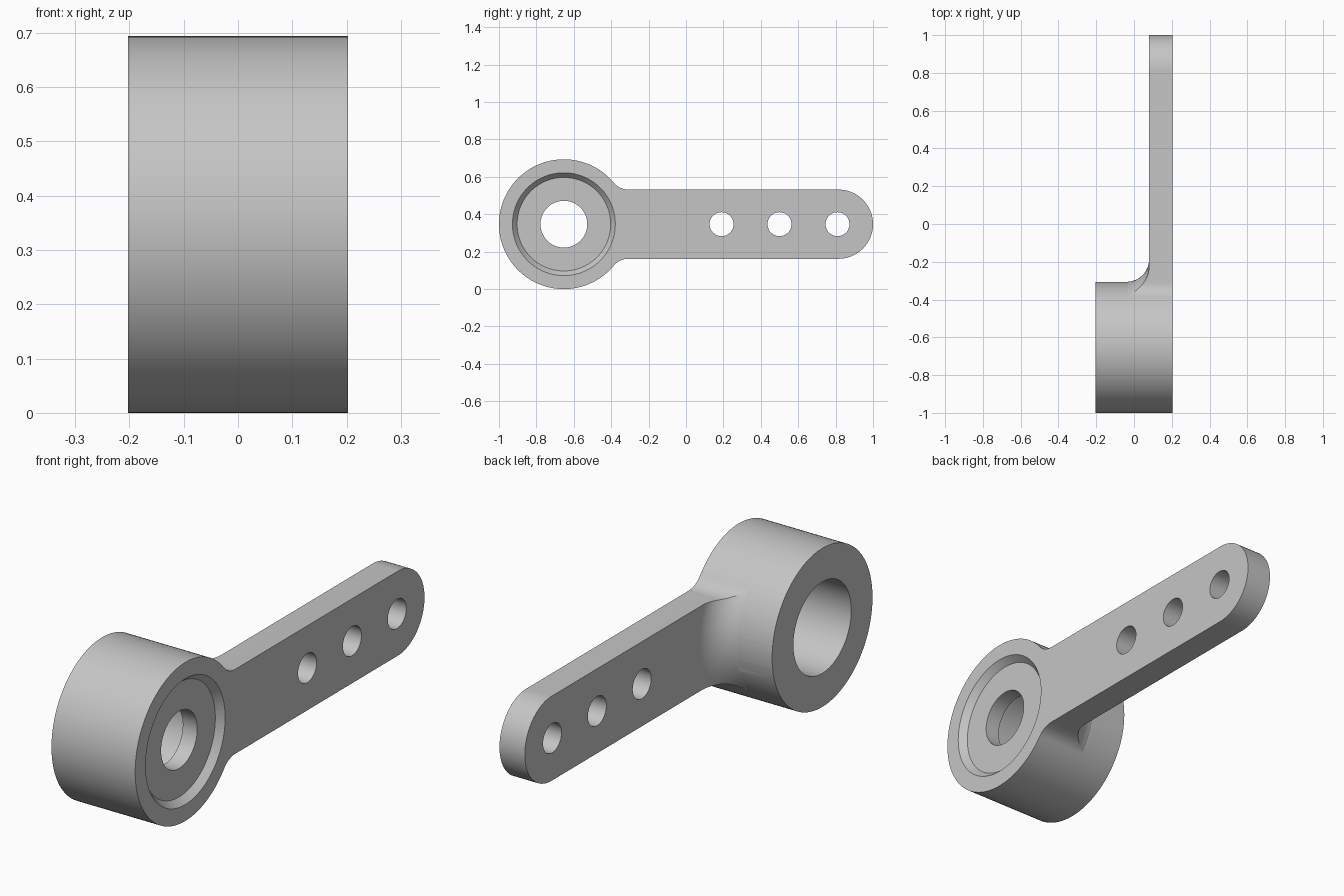
import bpy, bmesh
from math import sin, cos, pi, sqrt, atan2

cube = bpy.data.objects.get("Cube")
if cube:
    bpy.data.objects.remove(cube)

HUB_Y, MID_Z, HUB_R = -0.653, 0.347, 0.347   # hub axis and radius
HALF_X = 0.2025                              # half the hub length
PLATE_X = 0.08                               # inner face of the arm plate
ARM_R, TIP_Y = 0.185, 0.815                  # arm half height, tip centre
SIDE_F, FLARE_F = 0.10, 0.12                 # fillet radii
SEG = 128

grey = bpy.data.materials.new("light grey metal")
grey.use_nodes = True
grey.diffuse_color = (0.56, 0.56, 0.56, 1)
grey.node_tree.nodes["Principled BSDF"].inputs["Base Color"].default_value = grey.diffuse_color


def finish(name, bm):
    bmesh.ops.recalc_face_normals(bm, faces=bm.faces)
    mesh = bpy.data.meshes.new(name)
    bm.to_mesh(mesh)
    bm.free()
    mesh.materials.append(grey)
    obj = bpy.data.objects.new(name, mesh)
    bpy.context.collection.objects.link(obj)
    return obj


def lathe(name, profile, y, seg=SEG):
    """Solid of revolution about a line along x; profile holds (x, radius)."""
    bm = bmesh.new()
    rings = [[bm.verts.new((x, y + r * cos(2 * pi * i / seg), MID_Z + r * sin(2 * pi * i / seg)))
              for i in range(seg)] for x, r in profile]
    for a, b in zip(rings, rings[1:]):
        for i in range(seg):
            j = (i + 1) % seg
            bm.faces.new((a[i], a[j], b[j], b[i]))
    bm.faces.new(rings[0])
    bm.faces.new(rings[-1])
    return finish(name, bm)


def prism(name, outline, x0, x1):
    bm = bmesh.new()
    face = bm.faces.new([bm.verts.new((x0, y, z)) for y, z in outline])
    out = bmesh.ops.extrude_face_region(bm, geom=[face])["geom"]
    bmesh.ops.translate(bm, vec=(x1 - x0, 0, 0),
                        verts=[g for g in out if isinstance(g, bmesh.types.BMVert)])
    return finish(name, bm)


def combine(obj, other, operation):
    mod = obj.modifiers.new(operation.title(), "BOOLEAN")
    mod.operation, mod.object, mod.solver = operation, other, "EXACT"
    bpy.ops.object.select_all(action="DESELECT")
    bpy.context.view_layer.objects.active = obj
    obj.select_set(True)
    bpy.ops.object.modifier_apply(modifier=mod.name)
    bpy.data.objects.remove(other)


# Arm outline: side fillets beside the hub, straight edges, round tip
fil_z = ARM_R + SIDE_F
fil_y = HUB_Y + sqrt((HUB_R + SIDE_F) ** 2 - fil_z ** 2)
start = atan2(-fil_z, HUB_Y - fil_y) + 2 * pi
upper = []
for i in range(17):
    a = start + (1.5 * pi - start) * i / 16
    upper.append((fil_y + SIDE_F * cos(a), MID_Z + fil_z + SIDE_F * sin(a)))
tip = [(TIP_Y + ARM_R * cos(a), MID_Z + ARM_R * sin(a))
       for a in (pi / 2 - pi * i / 48 for i in range(49))]
lower = [(y, 2 * MID_Z - z) for y, z in reversed(upper)]
outline = [(HUB_Y, MID_Z)] + upper + tip + lower

# Hub with the arm plate flush to its outer face
bracket = lathe("hub_and_arm", [(-HALF_X, HUB_R), (HALF_X, HUB_R)], HUB_Y)
plate = prism("arm_plate", outline, PLATE_X, HALF_X)

# Curved flare blending the plate's inner face into the hub
x0 = PLATE_X - FLARE_F
curve = [(x0 + FLARE_F * sin(a), HUB_R + FLARE_F * (1 - cos(a)))
         for a in (pi / 2 * i / 20 for i in range(1, 21))]
flare = lathe("flare", [(x0 - 0.01, HUB_R - 0.01)] + curve + [(PLATE_X + 0.05, HUB_R + FLARE_F)], HUB_Y)
combine(flare, prism("flare_bounds", outline, x0 - 0.05, PLATE_X + 0.02), "INTERSECT")

combine(bracket, plate, "UNION")
combine(bracket, flare, "UNION")

# Deep bore, narrow through hole and chamfered recess
floor_x = HALF_X - 0.03
web_x = floor_x - 0.07
bore = lathe("bore", [(-0.3, 0.2), (web_x, 0.2), (web_x, 0.125), (floor_x, 0.125),
                      (floor_x, 0.25), (HALF_X, 0.275), (0.3, 0.275)], HUB_Y)
combine(bracket, bore, "DIFFERENCE")

# Three holes along the arm
for y in (0.19, 0.50, 0.81):
    combine(bracket, lathe("arm_hole", [(0, 0.064), (0.3, 0.064)], y, 64), "DIFFERENCE")

bpy.ops.object.select_all(action="DESELECT")
bracket.select_set(True)
bpy.context.view_layer.objects.active = bracket
bpy.ops.object.shade_smooth_by_angle(angle=0.45)
